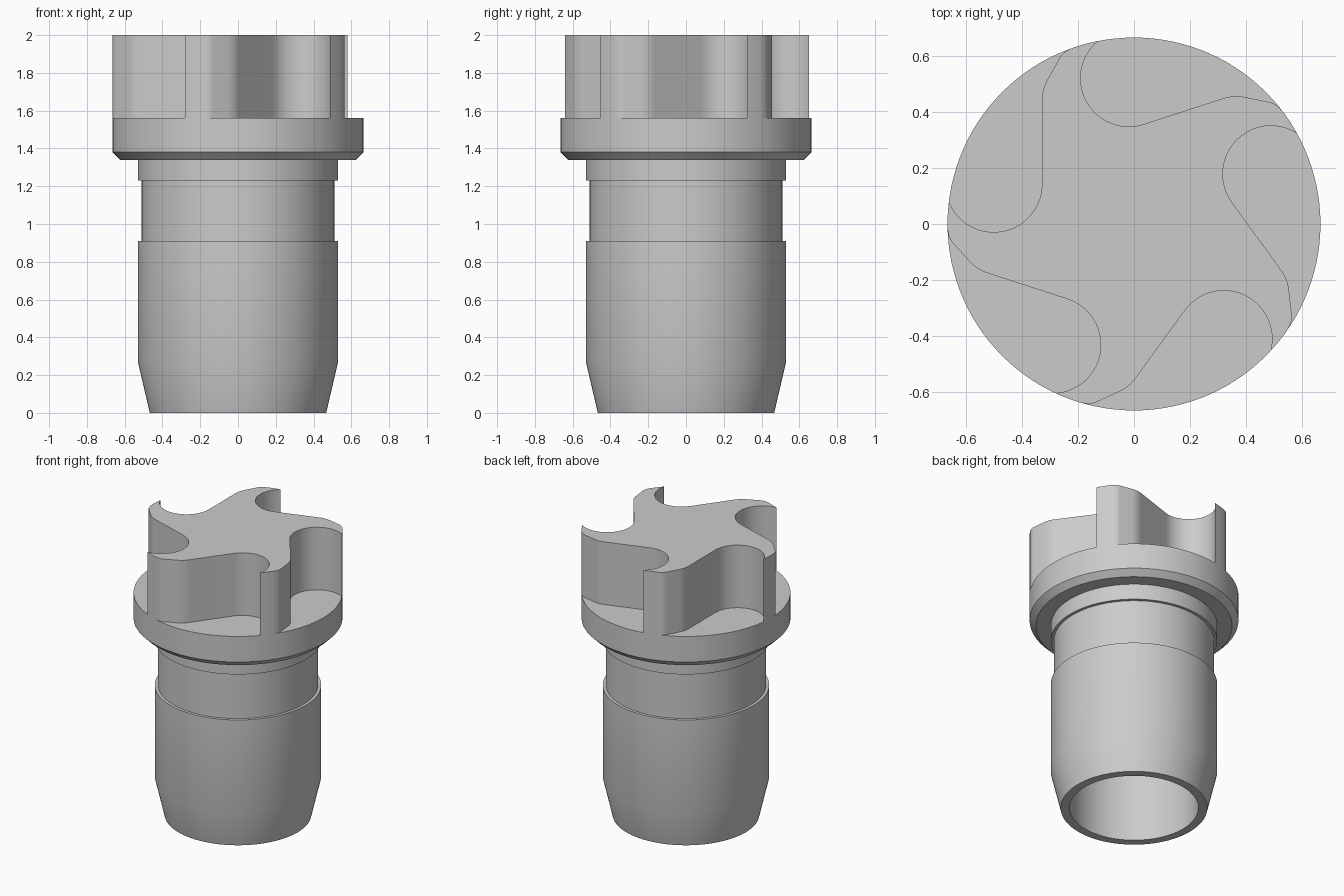
import bpy
import bmesh
from math import cos, sin, pi, radians, atan2, hypot
from mathutils import Matrix, Vector

cube = bpy.data.objects.get("Cube")
if cube:
    bpy.data.objects.remove(cube, do_unlink=True)

RIM = 0.665
FLANGE_TOP = 1.56
TOP = 2.0
BLADES = 5

grey = bpy.data.materials.new("plain grey")
grey.use_nodes = True
colour = (0.6, 0.6, 0.6, 1)
grey.diffuse_color = colour
grey.node_tree.nodes["Principled BSDF"].inputs["Base Color"].default_value = colour


def finish(name, bm):
    """Turn a bmesh into a smooth-shaded object with crisp edges."""
    bmesh.ops.recalc_face_normals(bm, faces=bm.faces)
    mesh = bpy.data.meshes.new(name)
    bm.to_mesh(mesh)
    bm.free()
    mesh.materials.append(grey)
    obj = bpy.data.objects.new(name, mesh)
    bpy.context.collection.objects.link(obj)
    bpy.ops.object.select_all(action="DESELECT")
    obj.select_set(True)
    bpy.context.view_layer.objects.active = obj
    bpy.ops.object.shade_smooth_by_angle(angle=radians(25))
    return obj


def lathe(name, profile, steps=120):
    """Spin a radius/height profile around the z axis."""
    bm = bmesh.new()
    verts = [bm.verts.new((r, 0, z)) for r, z in profile]
    edges = [bm.edges.new(pair) for pair in zip(verts, verts[1:])]
    bmesh.ops.spin(bm, geom=verts + edges, cent=(0, 0, 0), axis=(0, 0, 1),
                   angle=2 * pi, steps=steps)
    bmesh.ops.remove_doubles(bm, verts=bm.verts, dist=1e-4)
    return finish(name, bm)


def arc(centre, radius, start, end, steps):
    return [Vector((centre[0] + radius * cos(a), centre[1] + radius * sin(a)))
            for a in (start + (end - start) * i / steps for i in range(steps + 1))]


def rounded(a, corner, b, steps=8):
    """Quadratic curve that rounds off a corner."""
    a, c, b = Vector(a), Vector(corner), Vector(b)
    return [a * (1 - t) ** 2 + c * 2 * t * (1 - t) + b * t * t
            for t in (i / steps for i in range(steps + 1))]


# Hollow stepped sleeve with a tapered nose, groove and chamfered flange
lathe("sleeve_and_flange", [
    (0, 1.45), (0.41, 1.45), (0.41, 0), (0.467, 0), (0.53, 0.27),
    (0.53, 0.91), (0.51, 0.91), (0.51, 1.23), (0.53, 1.23), (0.53, 1.34),
    (0.625, 1.34), (RIM, 1.38), (RIM, FLANGE_TOP), (0, FLANGE_TOP)])

# One scalloped pocket, then the narrow blade tip that follows the rim
pocket_centre, pocket_radius = (-0.5, 0.143), 0.172
pocket_start = Vector((-0.66, 0.08))
start_angle = atan2(pocket_start.y - pocket_centre[1],
                    pocket_start.x - pocket_centre[0])
sector = arc(pocket_centre, pocket_radius, start_angle, 0, 24)
sector += rounded((-0.328, 0.44), (-0.328, 0.482), (-0.308, 0.516))
sector += rounded((-0.264, 0.594), (-0.25, 0.619), (-0.204, 0.633))
tip_start = atan2(0.633, -0.204)
tip_end = atan2(pocket_start.y, pocket_start.x) - 2 * pi / BLADES
sector += arc((0, 0), RIM, tip_start, tip_end, 4)[1:-1]

# Impeller: the sector outline repeated around the axis and extruded
bm = bmesh.new()
outline = []
for i in range(BLADES):
    turn = Matrix.Rotation(-2 * pi * i / BLADES, 2)
    for p in sector:
        q = turn @ p
        outline.append(bm.verts.new((q.x, q.y, FLANGE_TOP)))
base = bm.faces.new(outline)
extruded = bmesh.ops.extrude_face_region(bm, geom=[base], use_keep_orig=True)
bmesh.ops.translate(bm, vec=(0, 0, TOP - FLANGE_TOP),
                    verts=[v for v in extruded["geom"]
                           if isinstance(v, bmesh.types.BMVert)])
finish("impeller_blades", bm)
